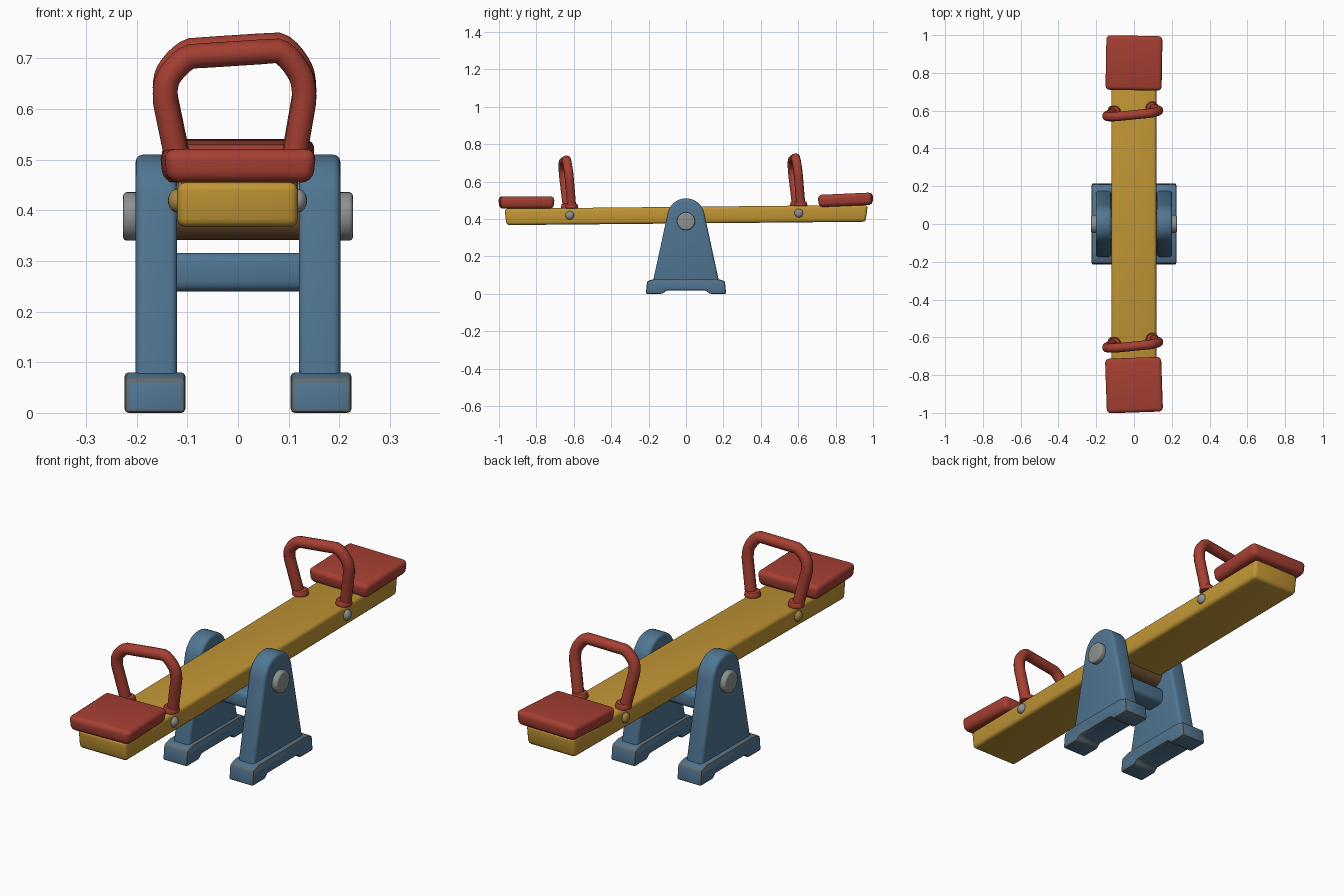
import bpy, bmesh, math
from mathutils import Vector, Matrix

if "Cube" in bpy.data.objects:
    bpy.data.objects.remove(bpy.data.objects["Cube"], do_unlink=True)


def material(name, r, g, b):
    m = bpy.data.materials.new(name)
    m.use_nodes = True
    m.diffuse_color = (r, g, b, 1)
    m.node_tree.nodes["Principled BSDF"].inputs["Base Color"].default_value = (r, g, b, 1)
    return m


RED = material("red paint", 0.38, 0.05, 0.032)
YELLOW = material("yellow paint", 0.53, 0.30, 0.035)
BLUE = material("blue paint", 0.08, 0.18, 0.29)
STEEL = material("steel grey", 0.27, 0.28, 0.28)
WORN = material("worn edge grey", 0.12, 0.14, 0.15)
BRASS = material("aged brass", 0.36, 0.23, 0.06)
BROWN = material("axle brown", 0.16, 0.08, 0.03)


def finish(name, bm, mats, bevel=0.0, segments=3, edge_mat=-1):
    """Turn a bmesh into an object with optional rounded edges."""
    bmesh.ops.recalc_face_normals(bm, faces=bm.faces)
    mesh = bpy.data.meshes.new(name)
    bm.to_mesh(mesh)
    bm.free()
    for m in mats:
        mesh.materials.append(m)
    ob = bpy.data.objects.new(name, mesh)
    bpy.context.collection.objects.link(ob)
    bpy.ops.object.select_all(action="DESELECT")
    ob.select_set(True)
    bpy.context.view_layer.objects.active = ob
    if bevel:
        mod = ob.modifiers.new("rounded edges", "BEVEL")
        mod.width, mod.segments, mod.material = bevel, segments, edge_mat
        mod.limit_method, mod.angle_limit = "ANGLE", math.radians(35)
        bpy.ops.object.modifier_apply(modifier=mod.name)
    bpy.ops.object.shade_smooth_by_angle(angle=math.radians(35))
    return ob


def prism(name, outline, x0, x1, mats, **kw):
    """Extrude a (y, z) outline along x."""
    bm = bmesh.new()
    face = bm.faces.new([bm.verts.new((x0, y, z)) for y, z in outline])
    new = bmesh.ops.extrude_face_region(bm, geom=[face])["geom"]
    bmesh.ops.translate(bm, vec=(x1 - x0, 0, 0),
                        verts=[v for v in new if isinstance(v, bmesh.types.BMVert)])
    return finish(name, bm, mats, **kw)


def cylinder_x(name, center, radius, length, mat, bevel=0.0, sides=32):
    bm = bmesh.new()
    bmesh.ops.create_cone(bm, cap_ends=True, segments=sides, radius1=radius, radius2=radius,
                          depth=length, matrix=Matrix.Translation(center)
                          @ Matrix.Rotation(math.pi / 2, 4, "Y"))
    return finish(name, bm, [mat], bevel)


# Plank, slightly higher at the back
prism("plank", [(-0.97, 0.455), (-0.96, 0.367), (0.96, 0.385), (0.972, 0.475)],
      -0.12, 0.118, [YELLOW], bevel=0.016)

# Pivot axle and cross brace between the supports
cylinder_x("pivot_axle", (0, 0, 0.388), 0.047, 0.26, BROWN)
prism("cross_brace", [(-0.05, 0.24), (0.05, 0.24), (0.05, 0.316), (-0.05, 0.316)],
      -0.14, 0.14, [BLUE, WORN], bevel=0.02)

# Supports: tapered panel with round top, foot with a shallow arch, pivot cap
arch = [(0.1 * math.cos(math.radians(a)), 0.41 + 0.1 * math.sin(math.radians(a)))
        for a in range(10, 171, 10)]
panel = [(-0.18, 0.05), (0.18, 0.05)] + arch
half_foot = [(0.105, 0.018), (0.125, 0.0), (0.215, 0.0), (0.208, 0.068), (0.165, 0.08)]
foot = half_foot + [(-y, z) for y, z in reversed(half_foot)]
for side, s in (("left", 1), ("right", -1)):
    prism(side + "_support", panel, s * 0.12, s * 0.202, [BLUE], bevel=0.014)
    prism(side + "_foot", foot, s * 0.104, s * 0.224, [BLUE, WORN],
          bevel=0.008, segments=2, edge_mat=1)
    cylinder_x(side + "_pivot_cap", (s * 0.21, 0, 0.388), 0.048, 0.034, STEEL, 0.008)


def seat(name, y, z, tilt, yaw):
    """Cushion-like slab with tapered underside and a slightly crowned top."""
    bm = bmesh.new()
    bmesh.ops.create_cube(bm, size=1, matrix=Matrix.Diagonal((0.302, 0.292, 0.066, 1)))
    for v in bm.verts:
        if v.co.z < 0:
            v.co.x *= 0.95
            v.co.y *= 0.97
    ob = finish(name, bm, [RED], bevel=0.022, segments=4)
    ob.location = (0, y, z)
    ob.rotation_euler = (math.radians(tilt), 0, math.radians(yaw))


def handle(name, y, z):
    """Bent tube; its feet sit on small flanges."""
    pts = [(-0.112, 0.0), (-0.143, 0.15), (-0.138, 0.20), (-0.092, 0.243),
           (0.078, 0.254), (0.124, 0.205), (0.13, 0.15), (0.104, 0.0)]
    cu = bpy.data.curves.new(name, "CURVE")
    cu.dimensions = "3D"
    cu.bevel_depth, cu.bevel_resolution = 0.0245, 4
    cu.resolution_u, cu.use_fill_caps = 5, True
    sp = cu.splines.new("BEZIER")
    sp.bezier_points.add(len(pts) - 1)
    yaw = math.tan(math.radians(6))
    path = [Vector((x, y + yaw * x - 0.1 * h, z + h)) for x, h in pts]
    for i, (bp, p) in enumerate(zip(sp.bezier_points, path)):
        bp.co = p
        a, b = path[max(i - 1, 0)], path[min(i + 1, len(path) - 1)]
        d = (b - a).normalized()
        bp.handle_left_type = bp.handle_right_type = "FREE"
        bp.handle_left = p - d * (p - a).length * 0.27
        bp.handle_right = p + d * (b - p).length * 0.27
    # Straight legs and top bar
    for i, j in ((0, 1), (3, 4), (6, 7)):
        a, b = path[i], path[j]
        sp.bezier_points[i].handle_right = a.lerp(b, 0.33)
        sp.bezier_points[j].handle_left = b.lerp(a, 0.33)
    cu.materials.append(RED)
    ob = bpy.data.objects.new(name, cu)
    bpy.context.collection.objects.link(ob)
    bpy.ops.object.select_all(action="DESELECT")
    ob.select_set(True)
    bpy.context.view_layer.objects.active = ob
    bpy.ops.object.convert(target="MESH")
    bpy.ops.object.shade_smooth_by_angle(angle=math.radians(45))
    for tag, p in (("right", path[0]), ("left", path[-1])):
        bm = bmesh.new()
        bmesh.ops.create_cone(bm, cap_ends=True, segments=20, radius1=0.036, radius2=0.031,
                              depth=0.026, matrix=Matrix.Translation((p.x * 0.93, p.y, z + 0.008)))
        finish(name + "_" + tag + "_flange", bm, [RED], 0.006, 2)


def bolt(name, x, y, z, mat):
    bm = bmesh.new()
    bmesh.ops.create_uvsphere(bm, u_segments=20, v_segments=12, radius=0.023,
                              matrix=Matrix.Translation((x, y, z))
                              @ Matrix.Diagonal((0.75, 1, 1, 1)))
    finish(name, bm, [mat])


# Seats, handles and side bolts at both ends
seat("front_seat", -0.853, 0.488, 0, 2)
seat("back_seat", 0.853, 0.502, 2.5, -1)
for end, y, z in (("front", -0.622, 0.461), ("back", 0.603, 0.473)):
    handle(end + "_handle", y, z)
    bolt(end + "_left_bolt", 0.119, y, z - 0.042, STEEL)
    bolt(end + "_right_bolt", -0.121, y, z - 0.042, BRASS)
